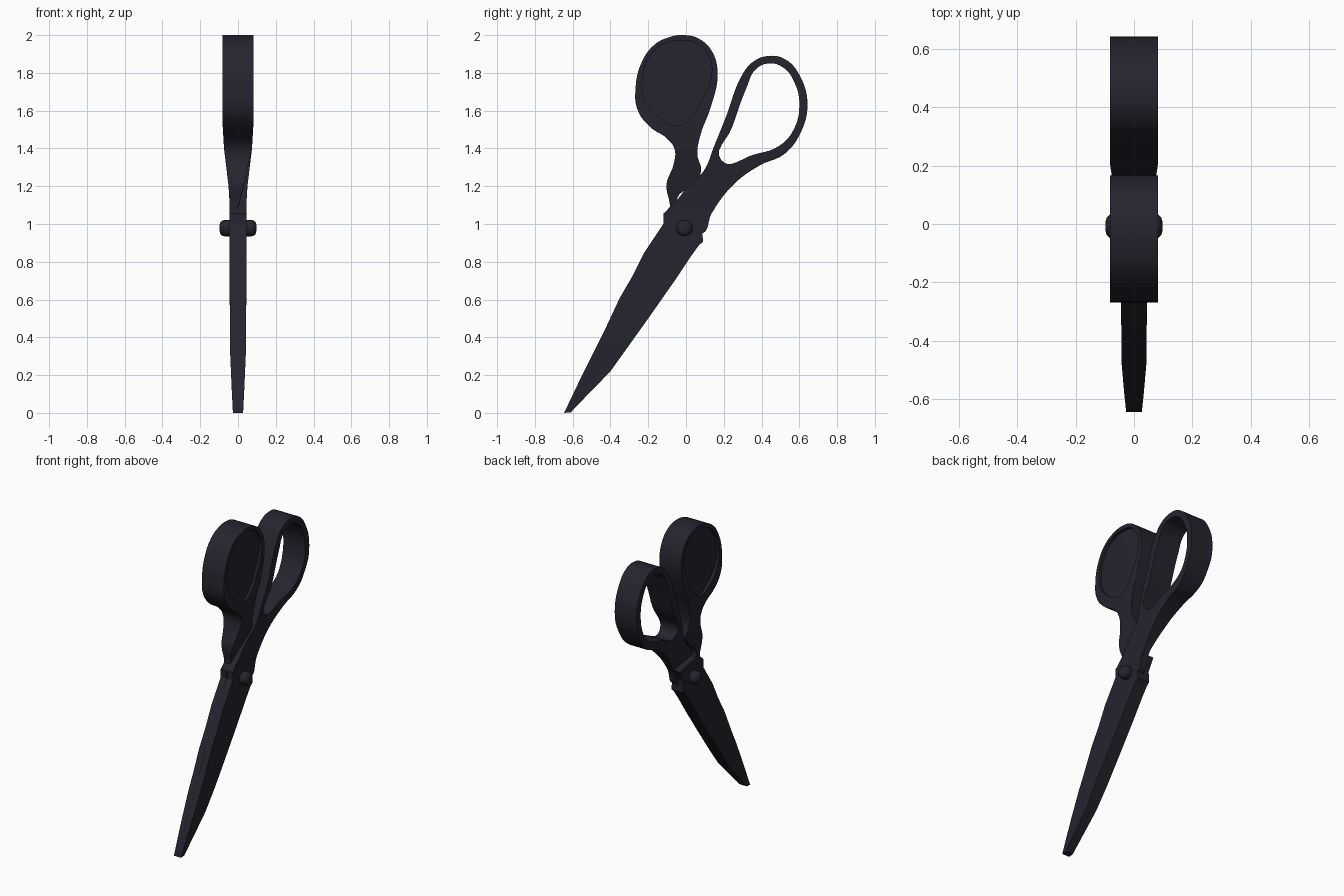
import bpy, bmesh
from mathutils import Matrix, Vector

if "Cube" in bpy.data.objects:
    bpy.data.objects.remove(bpy.data.objects["Cube"])

dark = bpy.data.materials.new("blue_black")
dark.use_nodes = True
COLOR = (0.018, 0.018, 0.028, 1)
dark.diffuse_color = COLOR
dark.node_tree.nodes["Principled BSDF"].inputs["Base Color"].default_value = COLOR

# Thickness stations: (height, inner side, outer side)
HANDLE = [(1.08, 0, .043), (1.2, -.03, .05), (1.4, -.074, .074), (1.55, -.083, .083)]
BLADE = [(0, 0, .027), (.12, 0, .033), (.35, 0, .043), (1.0, 0, .045)]
PANEL = [(1.5, -.063, .063), (2, -.063, .063)]


def sides(stations, z):
    """Interpolate the inner and outer side at a height."""
    if z <= stations[0][0]:
        return stations[0][1:]
    for a, b in zip(stations, stations[1:]):
        if z <= b[0]:
            t = (z - a[0]) / (b[0] - a[0])
            return [a[i] + t * (b[i] - a[i]) for i in (1, 2)]
    return stations[-1][1:]


def finish(ob):
    ob.data.materials.clear()
    ob.data.materials.append(dark)
    bpy.ops.object.select_all(action='DESELECT')
    ob.select_set(True)
    bpy.context.view_layer.objects.active = ob
    bpy.ops.object.shade_smooth_by_angle(angle=0.6)


def plate(name, loops, stations, side=1, bevel=.012, handle='AUTO'):
    """Extrude side profiles (y, z) across x with a thickness that varies by height."""
    cu = bpy.data.curves.new(name, 'CURVE')
    cu.dimensions, cu.fill_mode = '2D', 'BOTH'
    cu.resolution_u = 6 if handle == 'AUTO' else 1
    cu.extrude, cu.bevel_depth, cu.bevel_resolution = 1 - bevel / .083, bevel, 1
    cu.offset = -bevel
    for pts in loops:
        sp = cu.splines.new('BEZIER')
        sp.bezier_points.add(len(pts) - 1)
        sp.use_cyclic_u = True
        for bp, (y, z) in zip(sp.bezier_points, pts):
            bp.co = (y, z, 0)
            bp.handle_left_type = bp.handle_right_type = handle
    temp = bpy.data.objects.new(name + "_outline", cu)
    bpy.context.collection.objects.link(temp)
    bpy.context.view_layer.update()
    me = bpy.data.meshes.new_from_object(
        temp.evaluated_get(bpy.context.evaluated_depsgraph_get()))
    bpy.data.objects.remove(temp)

    bm = bmesh.new()
    bm.from_mesh(me)
    bmesh.ops.remove_doubles(bm, verts=bm.verts, dist=1e-5)
    bm.transform(Matrix(((0, 0, 1, 0), (1, 0, 0, 0), (0, 1, 0, 0), (0, 0, 0, 1))))
    # Cut at every station so the taper bends there
    for st in stations:
        bmesh.ops.bisect_plane(bm, geom=bm.verts[:] + bm.edges[:] + bm.faces[:],
                               plane_co=Vector((0, 0, st[0])), plane_no=Vector((0, 0, 1)))
    reach = max(abs(v.co.x) for v in bm.verts)
    for v in bm.verts:
        lo, hi = sides(stations, v.co.z)
        v.co.x = side * (lo + (hi - lo) * (v.co.x / reach + 1) / 2)
    bmesh.ops.recalc_face_normals(bm, faces=bm.faces)
    me = bpy.data.meshes.new(name)
    bm.to_mesh(me)
    bm.free()
    ob = bpy.data.objects.new(name, me)
    bpy.context.collection.objects.link(ob)
    finish(ob)
    return ob


# Two closed blades, one on each side of the pivot plane
blade = [(-.645, 0), (-.55, .2), (-.42, .46), (-.35, .61), (-.28, .73), (-.22, .85),
         (-.16, .94), (-.12, 1.0), (-.12, 1.055), (-.07, 1.1), (.13, 1.06), (.085, .98),
         (.09, .905), (.07, .89), (.02, .82), (-.06, .7), (-.2, .5), (-.4, .22),
         (-.58, .035), (-.61, .003)]
for name, side in (("left_blade", 1), ("right_blade", -1)):
    plate(name, [blade], BLADE, side, .006, 'VECTOR')

# Large open finger loop
loop_outer = [(.087, .95), (.135, 1.055), (.257, 1.214), (.39, 1.31), (.52, 1.37), (.6, 1.47),
              (.643, 1.63), (.6, 1.79), (.525, 1.872), (.44, 1.89), (.35, 1.855),
              (.29, 1.775), (.214, 1.574), (.15, 1.415), (.093, 1.28), (.02, 1.21),
              (-.045, 1.13), (-.11, 1.05), (-.1, 1.0)]
loop_hole = [(.188, 1.336), (.246, 1.516), (.32, 1.72), (.37, 1.82), (.44, 1.85), (.515, 1.828),
             (.574, 1.75), (.6, 1.63), (.57, 1.5), (.495, 1.415), (.36, 1.368)]
plate("open_handle", [loop_outer, loop_hole], HANDLE)

# Thumb ring with a recessed filled centre
ring_outer = [(-.1, 1.0), (-.085, 1.09), (-.103, 1.21), (-.066, 1.315), (-.06, 1.395),
              (-.098, 1.45), (-.193, 1.516), (-.257, 1.606), (-.267, 1.72), (-.24, 1.844),
              (-.172, 1.945), (-.087, 1.99), (-.013, 2.0), (.07, 1.98), (.14, 1.91),
              (.167, 1.79), (.13, 1.616), (.077, 1.473), (.06, 1.368), (.08, 1.28),
              (.04, 1.21), (-.045, 1.14), (-.04, 1.08), (.05, .97)]
ring_hole = [(-.03, 1.52), (-.14, 1.564), (-.22, 1.66), (-.23, 1.765), (-.193, 1.886),
             (-.1, 1.96), (0, 1.97), (.07, 1.95), (.124, 1.88), (.135, 1.79),
             (.087, 1.66), (.03, 1.564)]
plate("closed_handle", [ring_outer, ring_hole], HANDLE, -1)
centre = Vector((-.045, 1.745))
panel = [centre + (Vector(p) - centre) * 1.08 for p in ring_hole]
plate("handle_panel", [panel], PANEL, 1, .004)

# Pivot screw with domed ends
bpy.ops.mesh.primitive_cylinder_add(vertices=16, radius=.043, depth=.194,
                                    location=(0, -.008, .978), rotation=(0, 1.5708, 0))
screw = bpy.context.object
screw.name = "pivot_screw"
bev = screw.modifiers.new("rounding", 'BEVEL')
bev.width, bev.segments, bev.limit_method = .025, 3, 'ANGLE'
finish(screw)
